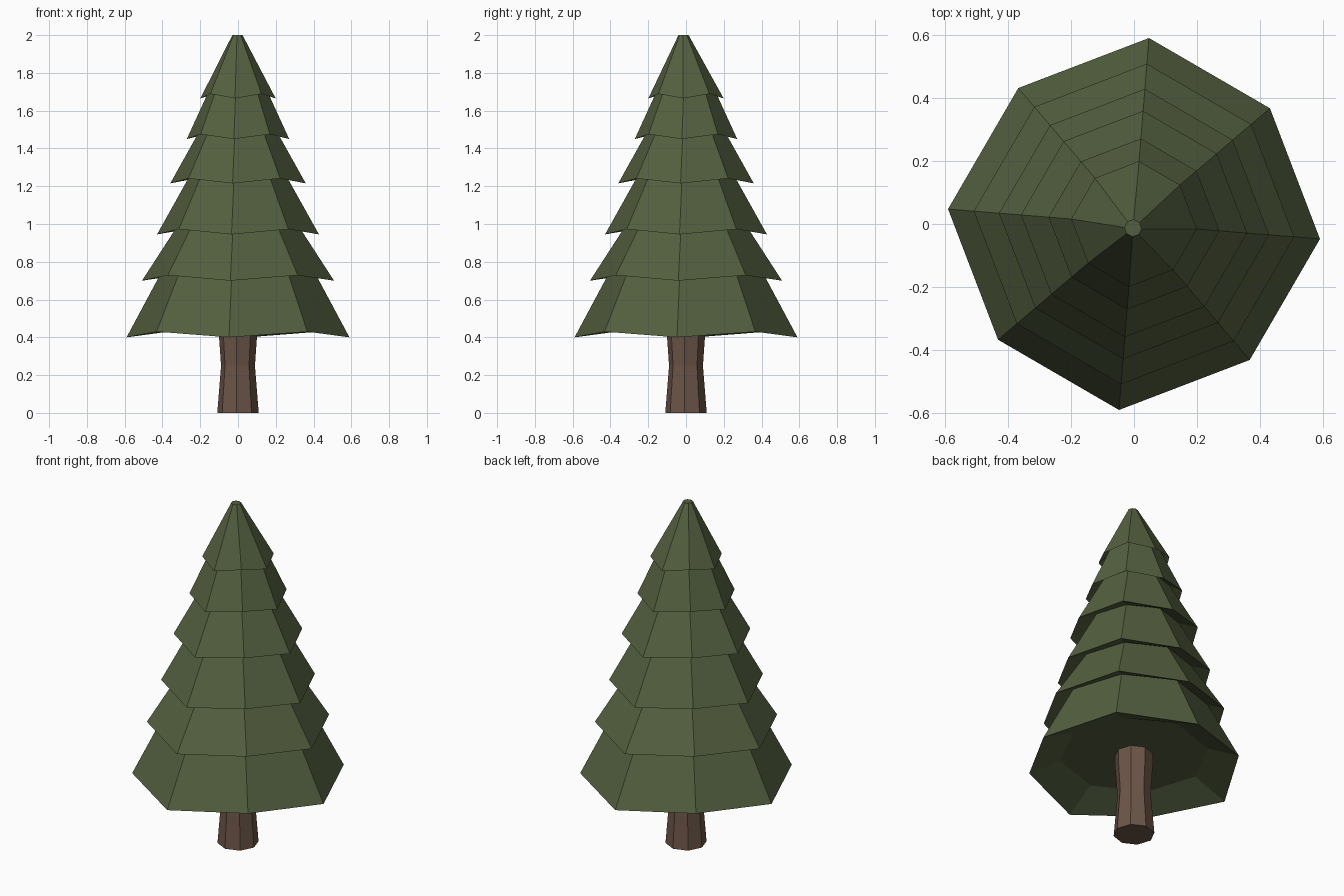
import bpy, bmesh, math

if "Cube" in bpy.data.objects:
    bpy.data.objects.remove(bpy.data.objects["Cube"])

SIDES = 8
TURN = math.radians(-4.6)


def material(name, rgb):
    m = bpy.data.materials.new(name)
    m.diffuse_color = (*rgb, 1.0)
    m.use_nodes = True
    m.node_tree.nodes["Principled BSDF"].inputs["Base Color"].default_value = m.diffuse_color
    return m


def ring(bm, r, z, r_diag=None, z_diag=None, cx=0.0, cy=0.0):
    """Octagon; every second corner may use another radius and height."""
    out = []
    for i in range(SIDES):
        a = TURN + i * math.tau / SIDES
        odd = i % 2 and r_diag is not None
        rr, zz = (r_diag, z_diag) if odd else (r, z)
        out.append(bm.verts.new((cx + rr * math.cos(a), cy + rr * math.sin(a), zz)))
    return out


def loft(name, bm, rings, mat):
    """Skin the rings and cap both ends."""
    for a, b in zip(rings, rings[1:]):
        for i in range(SIDES):
            j = (i + 1) % SIDES
            bm.faces.new((a[i], a[j], b[j], b[i]))
    bm.faces.new(rings[0][::-1])
    bm.faces.new(rings[-1])
    bmesh.ops.recalc_face_normals(bm, faces=bm.faces)
    me = bpy.data.meshes.new(name)
    bm.to_mesh(me)
    bm.free()
    me.materials.append(mat)
    ob = bpy.data.objects.new(name, me)
    bpy.context.collection.objects.link(ob)
    return ob


green = material("pine green", (0.089, 0.118, 0.051))
brown = material("bark brown", (0.150, 0.090, 0.063))

# Trunk: flared at the foot, narrow at the waist
bm = bmesh.new()
loft("trunk", bm, [ring(bm, r, z) for r, z in
                   ((0.11, 0.0), (0.09, 0.25), (0.102, 0.42), (0.102, 0.52))], brown)

# Foliage tiers: rim radius, rim height, taper (radius lost per unit height)
tiers = [(0.592, 0.40, 0.537), (0.51, 0.70, 0.65), (0.43, 0.945, 0.56),
         (0.36, 1.215, 0.56), (0.272, 1.45, 0.46), (0.20, 1.665, 0.516)]
bm = bmesh.new()
rings = [ring(bm, 0.40, 0.49)]  # recessed underside
for k, (r, z, taper) in enumerate(tiers):
    lift = 0.03 * (1 - 0.04 * k)
    rings.append(ring(bm, r, z, r * 0.957, z + lift))
    if k + 1 < len(tiers):
        z_top = tiers[k + 1][1] + 0.06  # tucked under the next rim
        rings.append(ring(bm, r - taper * (z_top - z), z_top))
rings.append(ring(bm, 0.027, 2.0, cx=-0.003, cy=-0.013))
loft("foliage", bm, rings, green)
